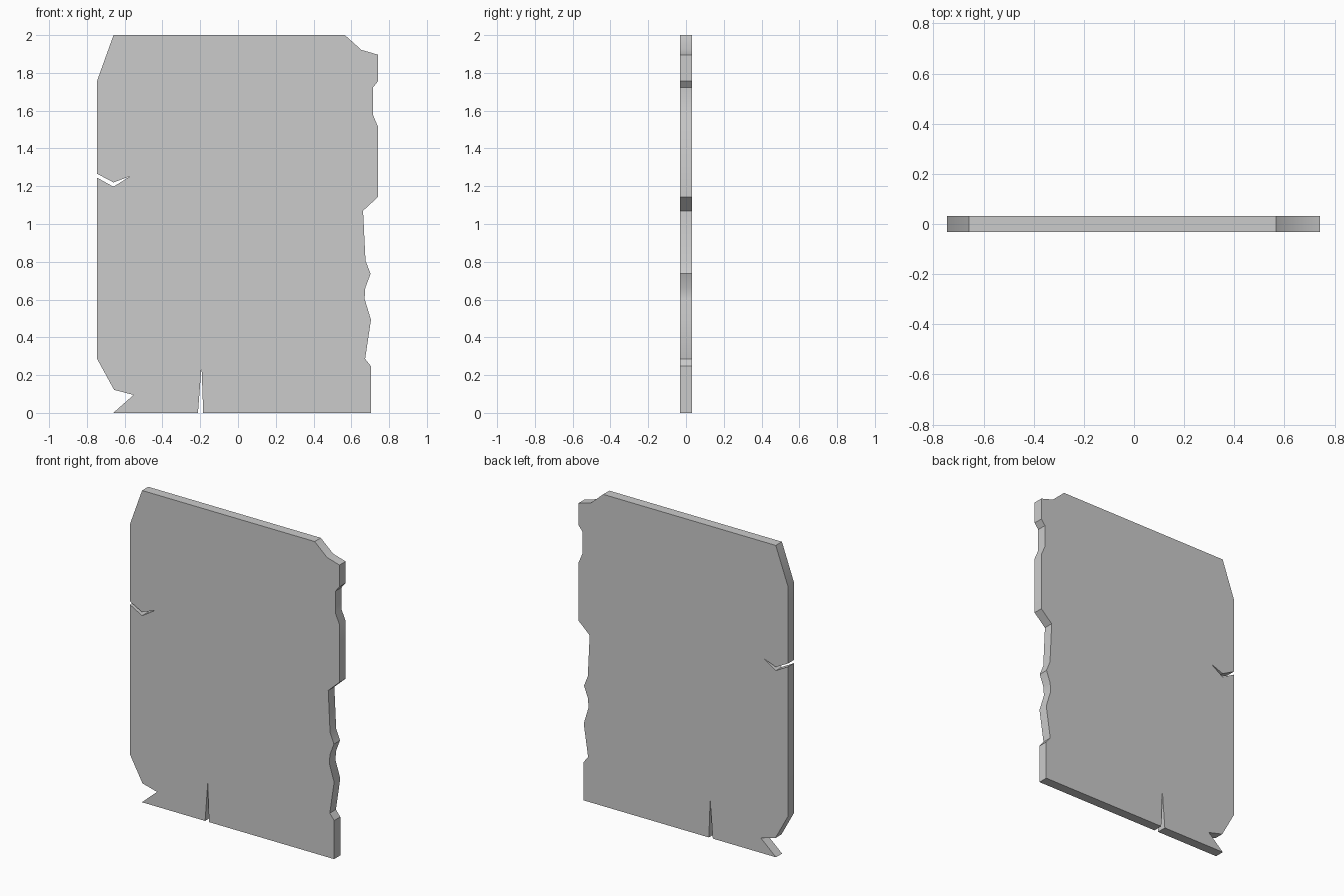
import bpy, bmesh, math

if "Cube" in bpy.data.objects:
    bpy.data.objects.remove(bpy.data.objects["Cube"])

HALF = 0.031  # half the slab thickness

# Outline in x, z, counter-clockwise seen from the front
bottom = [(-0.66, 0), (-0.212, 0), (-0.193, 0.247), (-0.184, 0), (0.704, 0)]
right_edge = [(0.704, 0.247), (0.673, 0.286), (0.704, 0.493), (0.67, 0.604),
              (0.674, 0.662), (0.702, 0.737), (0.675, 0.805), (0.662, 1.07),
              (0.742, 1.144), (0.742, 1.513), (0.714, 1.579), (0.714, 1.722),
              (0.742, 1.757), (0.742, 1.896), (0.653, 1.922)]
top = [(0.566, 2.0), (-0.659, 2.0)]
left_edge = [(-0.746, 1.758), (-0.746, 1.266), (-0.659, 1.22), (-0.569, 1.254),
             (-0.659, 1.197), (-0.746, 1.245), (-0.746, 0.286),
             (-0.656, 0.122), (-0.553, 0.095)]
outline = bottom + right_edge + top + left_edge

# Slab: fill the outline, then extrude it through the thickness
bm = bmesh.new()
face = bm.faces.new([bm.verts.new((x, -HALF, z)) for x, z in outline])
ext = bmesh.ops.extrude_face_region(bm, geom=[face], use_keep_orig=True)
moved = [g for g in ext["geom"] if isinstance(g, bmesh.types.BMVert)]
bmesh.ops.translate(bm, verts=moved, vec=(0, 2 * HALF, 0))
bmesh.ops.recalc_face_normals(bm, faces=bm.faces)
big = [f for f in bm.faces if len(f.verts) > 4]
bmesh.ops.triangulate(bm, faces=big, ngon_method='EAR_CLIP')
bmesh.ops.recalc_face_normals(bm, faces=bm.faces)

mesh = bpy.data.meshes.new("broken_slab")
bm.to_mesh(mesh)
bm.free()
slab = bpy.data.objects.new("broken_slab", mesh)
bpy.context.collection.objects.link(slab)

# Soften only the shallow bends along the chipped rim
bpy.context.view_layer.objects.active = slab
slab.select_set(True)
bpy.ops.object.shade_smooth_by_angle(angle=math.radians(30))
